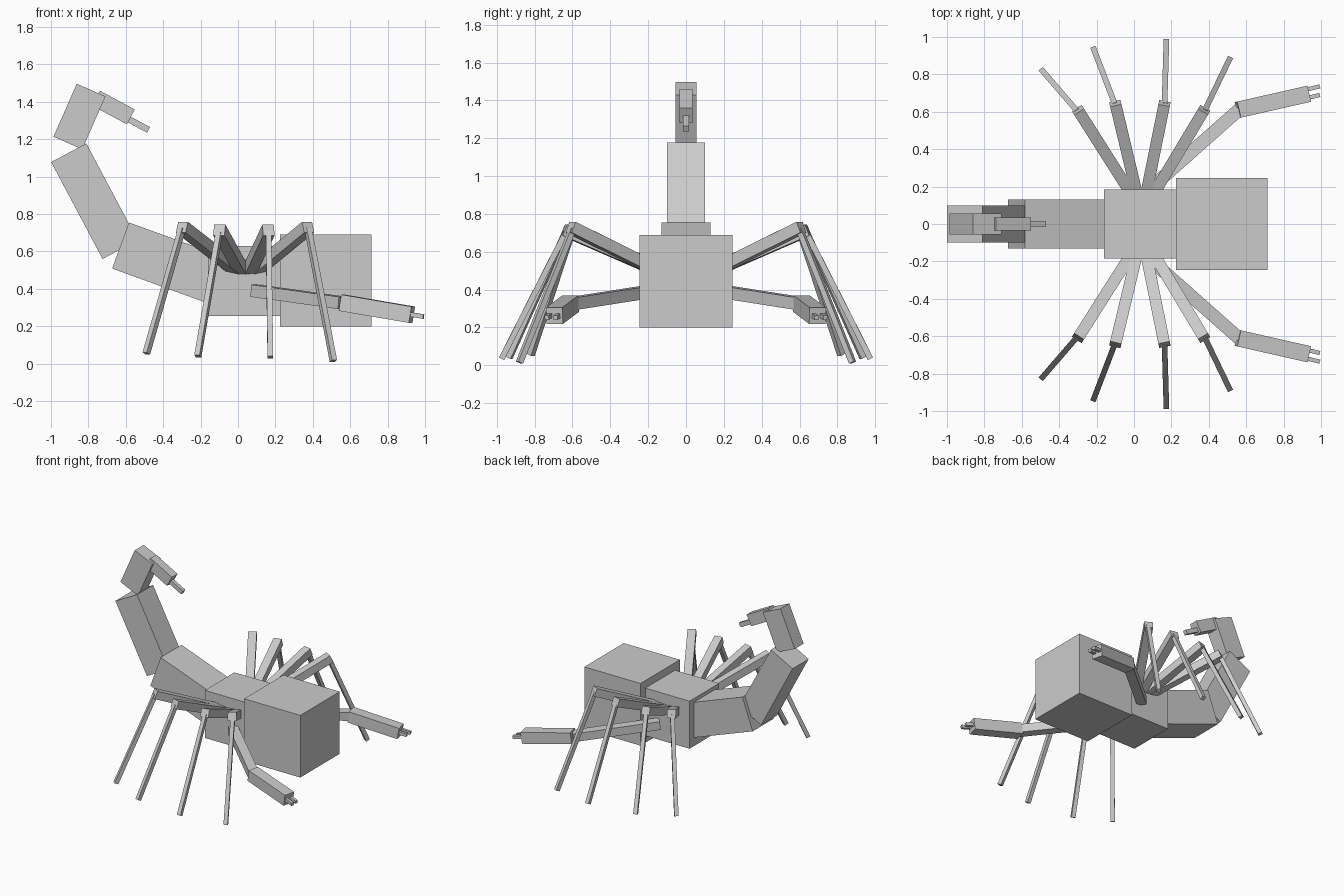
import bpy
from mathutils import Vector, Matrix

cube = bpy.data.objects.get("Cube")
if cube:
    bpy.data.objects.remove(cube, do_unlink=True)

grey = bpy.data.materials.new("light_grey")
grey.use_nodes = True
grey.diffuse_color = (0.6, 0.6, 0.6, 1)
grey.node_tree.nodes["Principled BSDF"].inputs["Base Color"].default_value = (0.6, 0.6, 0.6, 1)


def beam(name, start, end, width, height):
    """Square-ended box running from start to end, kept level sideways."""
    start, end = Vector(start), Vector(end)
    along = (end - start).normalized()
    side = Vector((0, 0, 1)).cross(along).normalized()
    up = along.cross(side)
    bpy.ops.mesh.primitive_cube_add(size=1)
    obj = bpy.context.object
    obj.name = name
    turn = Matrix((along, side, up)).transposed().to_4x4()
    size = Matrix.Diagonal(((end - start).length, width, height, 1))
    obj.matrix_world = Matrix.Translation((start + end) / 2) @ turn @ size
    obj.data.materials.append(grey)
    return obj


def pair(name, start, end, width, height):
    """The same beam on the left and right of the body."""
    for label, s in (("left", 1), ("right", -1)):
        flip = Vector((1, s, 1))
        beam(f"{label}_{name}", Vector(start) * flip, Vector(end) * flip, width, height)


# Head and body
beam("head", (0.225, 0, 0.445), (0.715, 0, 0.445), 0.49, 0.49)
beam("body", (-0.16, 0, 0.443), (0.225, 0, 0.443), 0.37, 0.375)

# Tail curling up and over, ending in the stinger
beam("tail_base", (-0.628, 0, 0.632), (-0.1, 0, 0.44), 0.26, 0.262)
beam("tail_middle", (-0.63, 0, 0.61), (-0.905, 0, 1.128), 0.2, 0.213)
beam("tail_upper", (-0.91, 0, 1.18), (-0.785, 0, 1.463), 0.11, 0.168)
beam("stinger_base", (-0.76, 0, 1.42), (-0.573, 0, 1.32), 0.07, 0.09)
beam("stinger_tip", (-0.59, 0, 1.31), (-0.478, 0, 1.25), 0.03, 0.034)

# Four legs on each side: hip, knee and foot
legs = [
    ((-0.03, 0.185, 0.52), (-0.30, 0.61, 0.73), (-0.49, 0.82, 0.055)),
    ((0.01, 0.185, 0.515), (-0.10, 0.645, 0.715), (-0.215, 0.935, 0.04)),
    ((0.07, 0.185, 0.515), (0.163, 0.645, 0.715), (0.173, 0.975, 0.035)),
    ((0.12, 0.185, 0.52), (0.375, 0.61, 0.73), (0.51, 0.88, 0.015)),
]
for i, (hip, knee, foot) in enumerate(legs, 1):
    hip, knee, foot = Vector(hip), Vector(knee), Vector(foot)
    pair(f"upper_leg_{i}", hip - (knee - hip) * 0.2, knee, 0.062, 0.062)
    pair(f"lower_leg_{i}", knee - Vector((0, 0.01, 0.01)), foot, 0.03, 0.03)

# Arms with two-fingered claws
pair("upper_arm", (0.092, 0.195, 0.39), (0.56, 0.61, 0.325), 0.07, 0.065)
pair("forearm", (0.555, 0.61, 0.326), (0.93, 0.695, 0.262), 0.088, 0.088)
for label, y in (("inner", 0.672), ("outer", 0.718)):
    pair(f"{label}_claw", (0.92, y, 0.264), (0.992, y + 0.018, 0.252), 0.022, 0.024)
